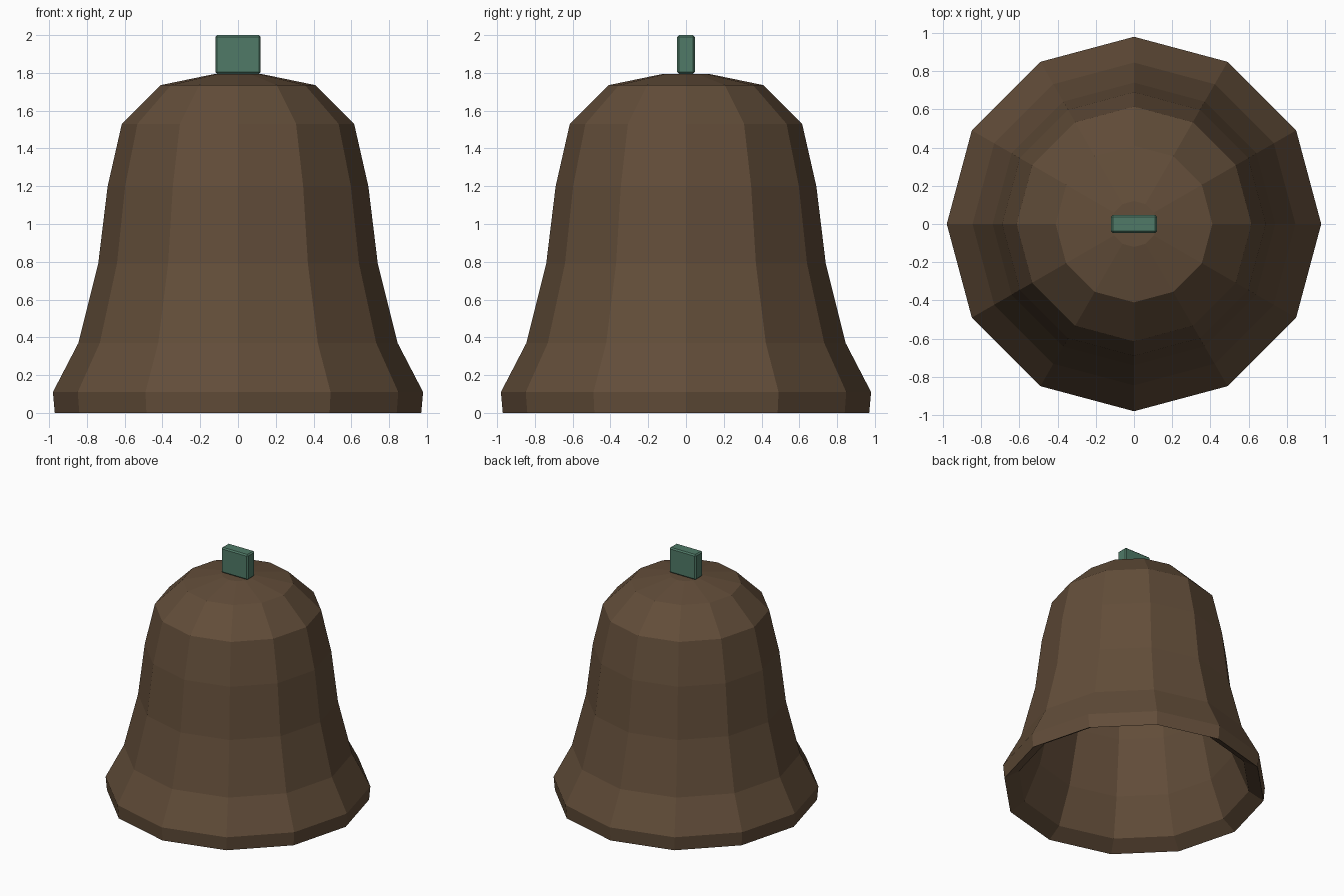
import bpy
import bmesh
from math import tau

cube = bpy.data.objects.get("Cube")
if cube:
    bpy.data.objects.remove(cube, do_unlink=True)


def make_material(name, color):
    mat = bpy.data.materials.new(name)
    mat.use_nodes = True
    mat.diffuse_color = color
    mat.node_tree.nodes["Principled BSDF"].inputs["Base Color"].default_value = color
    return mat


def make_object(name, bm, mat):
    bmesh.ops.recalc_face_normals(bm, faces=bm.faces)
    mesh = bpy.data.meshes.new(name)
    bm.to_mesh(mesh)
    bm.free()
    mesh.materials.append(mat)
    obj = bpy.data.objects.new(name, mesh)
    bpy.context.collection.objects.link(obj)
    return obj


brown = make_material("dark bronze brown", (0.122, 0.074, 0.041, 1))
green = make_material("muted green", (0.08, 0.195, 0.136, 1))

# Bell shell: a thick-walled profile (radius, height) turned into twelve sides
outer = [(0, 1.795), (0.12, 1.795), (0.41, 1.735), (0.615, 1.53), (0.69, 1.2),
         (0.74, 0.79), (0.845, 0.37), (0.98, 0.11), (0.97, 0)]
inner = [(0.86, 0.07), (0.74, 0.36), (0.64, 0.79), (0.59, 1.18),
         (0.53, 1.47), (0.36, 1.64), (0.1, 1.69), (0, 1.69)]
bm = bmesh.new()
verts = [bm.verts.new((r, 0, z)) for r, z in outer + inner]
edges = [bm.edges.new(pair) for pair in zip(verts, verts[1:])]
bmesh.ops.spin(bm, geom=verts + edges, cent=(0, 0, 0), axis=(0, 0, 1),
               angle=tau, steps=12)
bmesh.ops.remove_doubles(bm, verts=bm.verts, dist=0.001)
make_object("bell_shell", bm, brown)

# Hanging block on the crown, with slightly bevelled edges
bm = bmesh.new()
bmesh.ops.create_cube(bm, size=1)
bmesh.ops.scale(bm, vec=(0.24, 0.095, 0.205), verts=bm.verts)
bmesh.ops.translate(bm, vec=(0, 0, 1.8975), verts=bm.verts)
bmesh.ops.bevel(bm, geom=bm.edges[:], offset=0.01, segments=1, affect='EDGES')
make_object("hanging_block", bm, green)
